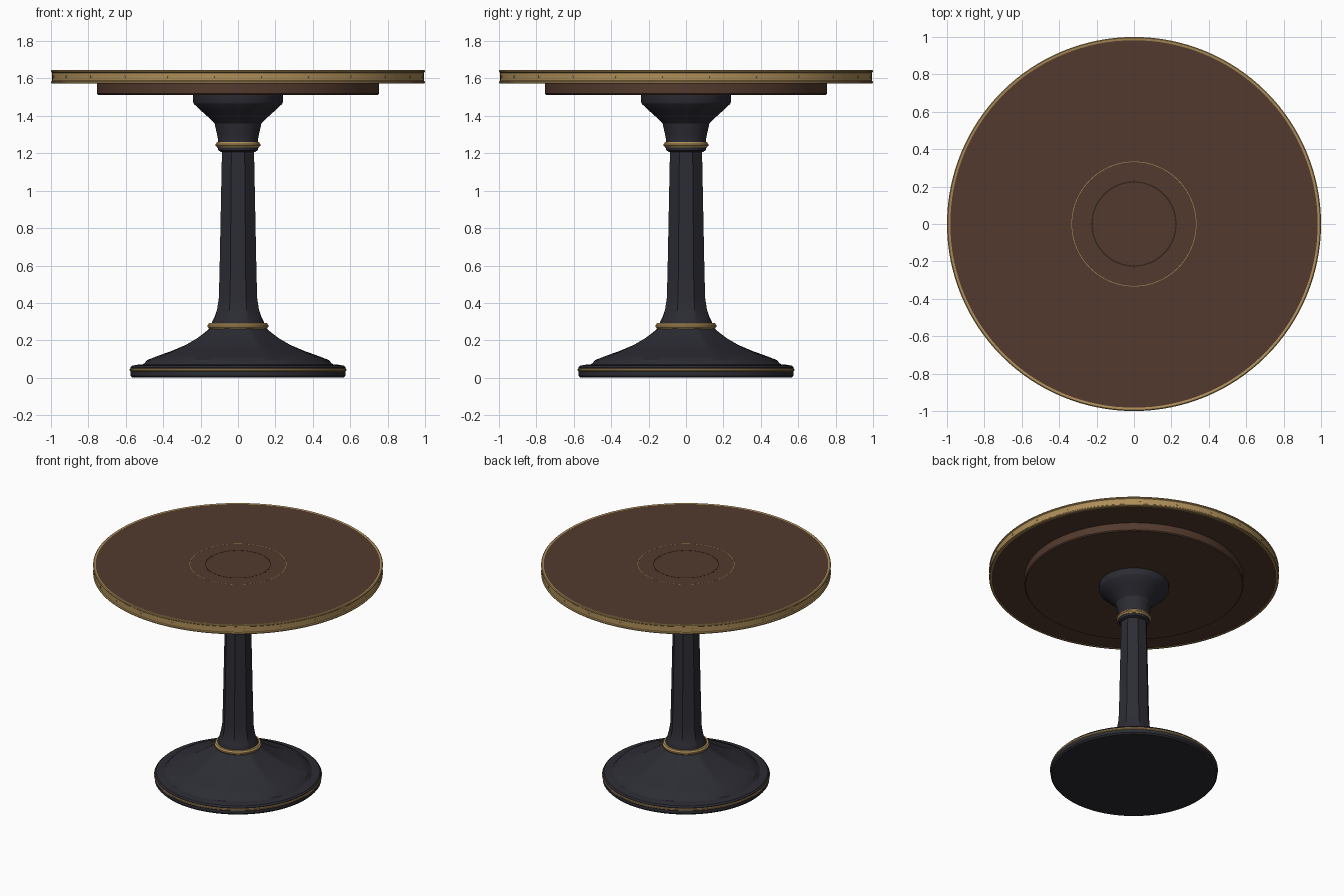
import bpy, math
from mathutils import Vector

cube = bpy.data.objects.get("Cube")
if cube:
    bpy.data.objects.remove(cube, do_unlink=True)

TAU = math.tau


def material(name, color, rough=0.5):
    m = bpy.data.materials.new(name)
    m.use_nodes = True
    m.diffuse_color = (*color, 1)
    bsdf = m.node_tree.nodes["Principled BSDF"]
    bsdf.inputs["Base Color"].default_value = (*color, 1)
    bsdf.inputs["Roughness"].default_value = rough
    return m


wood = material("walnut wood", (0.085, 0.042, 0.026))
dark_wood = material("dark wood inlay", (0.03, 0.016, 0.01))
brass = material("aged brass", (0.42, 0.27, 0.10))
iron = material("black iron", (0.025, 0.025, 0.034))


def octagon(angle):
    """Radius factor of an octagon with flats facing the axes, apothem 1."""
    step = TAU / 8
    return 1 / math.cos((angle + step / 2) % step - step / 2)


def lathe(name, profile, mat, segments=96, closed=False, smooth=30):
    """Spin (radius, height, octagon amount) points around z."""
    verts, faces = [], []
    for point in profile:
        r, z = point[:2]
        amount = point[2] if len(point) > 2 else 0
        for i in range(segments):
            a = TAU * i / segments
            rr = r * (1 + amount * (octagon(a) - 1))
            verts.append((rr * math.cos(a), rr * math.sin(a), z))
    rows = len(profile)
    for j in range(rows if closed else rows - 1):
        k = (j + 1) % rows
        for i in range(segments):
            n = (i + 1) % segments
            faces.append((j * segments + i, j * segments + n,
                          k * segments + n, k * segments + i))
    if not closed:
        faces.append(tuple(reversed(range(segments))))
        faces.append(tuple(range((rows - 1) * segments, rows * segments)))
    mesh = bpy.data.meshes.new(name)
    mesh.from_pydata(verts, [], faces)
    mesh.materials.append(mat)
    obj = bpy.data.objects.new(name, mesh)
    bpy.context.collection.objects.link(obj)
    bpy.ops.object.select_all(action="DESELECT")
    obj.select_set(True)
    bpy.context.view_layer.objects.active = obj
    bpy.ops.object.shade_smooth_by_angle(angle=math.radians(smooth))
    return obj


def ring(name, inner, outer, bottom, top, mat, bevel=0.0):
    """Flat ring with chamfered outer edges."""
    return lathe(name, [(inner, bottom), (outer - bevel, bottom), (outer, bottom + bevel),
                        (outer, top - bevel), (outer - bevel, top), (inner, top)]
                 if bevel else
                 [(inner, bottom), (outer, bottom), (outer, top), (inner, top)],
                 mat, closed=True)


# Base: rim plate and skirt sweeping up into the collar
lathe("base_plate", [(0.565, 0.0), (0.575, 0.01), (0.575, 0.055), (0.565, 0.065),
                     (0.52, 0.072)], iron)
ring("base_brass_band", 0.55, 0.579, 0.034, 0.05, brass, 0.004)
lathe("base_skirt", [(0.52, 0.065), (0.50, 0.078), (0.485, 0.095, 0.1), (0.42, 0.12, 0.3),
                     (0.35, 0.145, 0.6), (0.28, 0.175, 0.9), (0.22, 0.21, 1),
                     (0.18, 0.24, 0.8), (0.15, 0.265, 0.3)], iron)

# Column: octagonal shaft flaring at the foot
lathe("column_shaft", [(0.14, 0.26), (0.14, 0.295, 0.2), (0.125, 0.325, 0.6),
                       (0.112, 0.365, 1), (0.103, 0.42, 1), (0.099, 0.55, 1),
                       (0.093, 0.85, 1), (0.087, 1.15, 1), (0.085, 1.22, 1)], iron)


def collar(name, radius, height, half):
    """Rounded brass collar with a small step above and below."""
    return lathe(name, [(radius - 0.03, height - half), (radius - 0.008, height - half),
                        (radius - 0.004, height - half * 0.5), (radius, height - half * 0.3),
                        (radius, height + half * 0.3), (radius - 0.004, height + half * 0.5),
                        (radius - 0.008, height + half), (radius - 0.03, height + half)], brass)


collar("lower_brass_collar", 0.163, 0.276, 0.016)
collar("upper_brass_collar", 0.12, 1.245, 0.015)

# Capital: flare from the upper collar to the apron
lathe("capital", [(0.09, 1.207), (0.105, 1.215), (0.11, 1.235), (0.106, 1.27),
                  (0.112, 1.30), (0.125, 1.36), (0.155, 1.39), (0.20, 1.43), (0.235, 1.463),
                  (0.24, 1.472), (0.24, 1.52)], iron)

# Table top: apron, board and brass edge
lathe("apron", [(0.748, 1.513), (0.755, 1.52), (0.755, 1.58)], wood, 128)
lathe("table_top", [(0.985, 1.576), (0.985, 1.643)], wood, 128)
lathe("brass_edge", [(0.982, 1.573), (0.995, 1.573), (1.0, 1.577), (1.0, 1.583),
                     (0.994, 1.588), (0.994, 1.63), (1.0, 1.635), (1.0, 1.641),
                     (0.995, 1.645), (0.988, 1.645), (0.982, 1.643)], brass, 128, closed=True)

# Inlaid rings and four small marks on the top
ring("brass_inlay", 0.331, 0.334, 1.64, 1.6436, brass)
ring("dark_inlay", 0.221, 0.228, 1.64, 1.6436, dark_wood)
for i in range(4):
    a = TAU * i / 4
    bpy.ops.mesh.primitive_cube_add(
        size=1, location=(0.2245 * math.cos(a), 0.2245 * math.sin(a), 1.642),
        rotation=(0, 0, a))
    mark = bpy.context.object
    mark.name = f"inlay_mark_{i + 1}"
    mark.scale = (0.022, 0.006, 0.0036)
    mark.data.materials.append(dark_wood)

# Studs around the brass edge
for i in range(24):
    a = TAU * (i + 0.5) / 24
    out = Vector((math.cos(a), math.sin(a), 0))
    bpy.ops.mesh.primitive_cylinder_add(
        vertices=10, radius=0.006, depth=0.008, location=out * 0.993 + Vector((0, 0, 1.609)),
        rotation=out.to_track_quat("Z", "Y").to_euler())
    stud = bpy.context.object
    stud.name = f"edge_stud_{i + 1}"
    stud.data.materials.append(brass)
